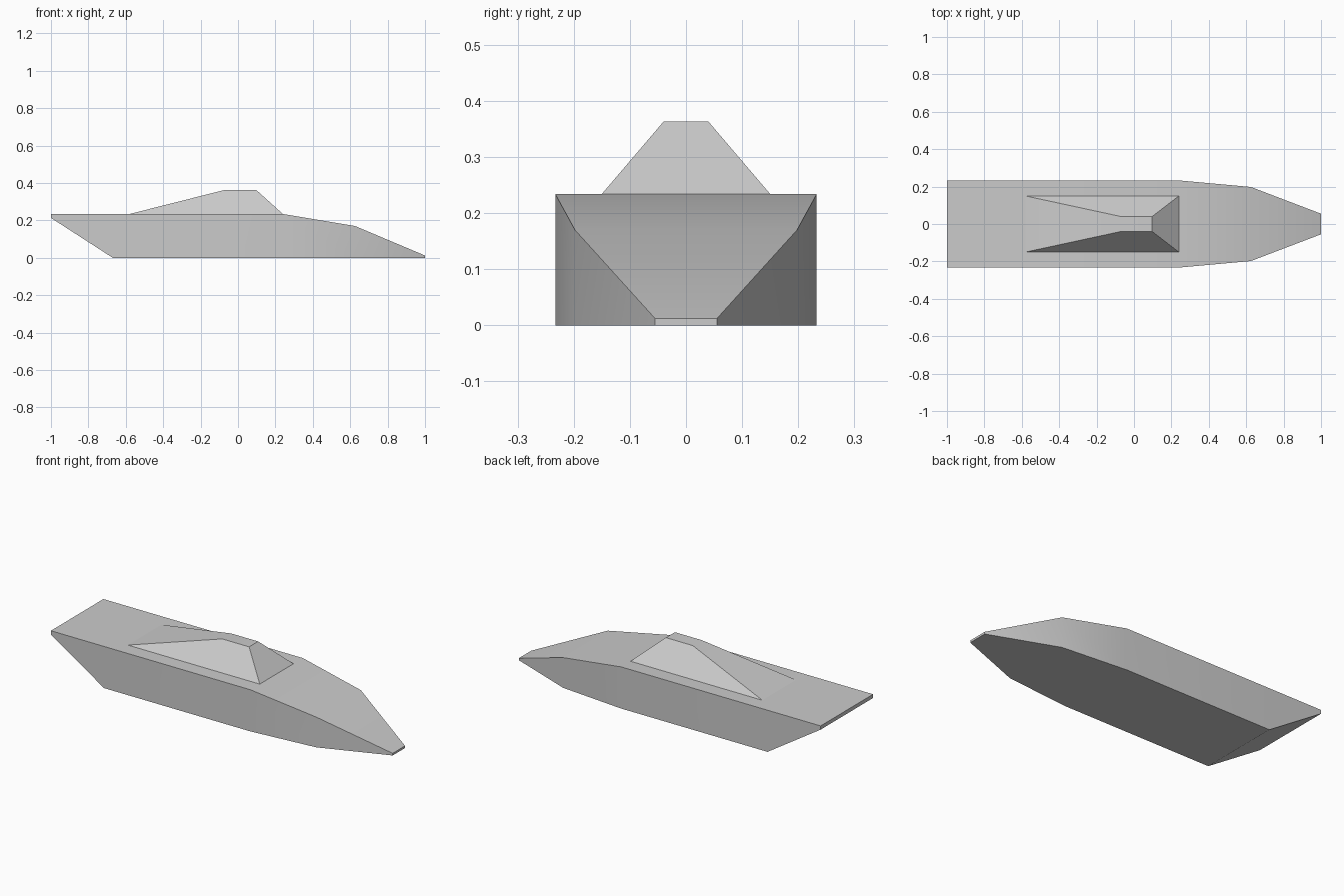
import bpy, bmesh, math

cube = bpy.data.objects.get("Cube")
if cube:
    bpy.data.objects.remove(cube, do_unlink=True)

grey = bpy.data.materials.new("plain_grey")
grey.use_nodes = True
colour = (0.6, 0.6, 0.6, 1)
grey.diffuse_color = colour
grey.node_tree.nodes["Principled BSDF"].inputs["Base Color"].default_value = colour


def make_part(name, build):
    """Turn a bmesh builder into a smooth-by-angle object."""
    bm = bmesh.new()
    build(bm)
    bmesh.ops.recalc_face_normals(bm, faces=bm.faces)
    mesh = bpy.data.meshes.new(name)
    bm.to_mesh(mesh)
    bm.free()
    mesh.materials.append(grey)
    obj = bpy.data.objects.new(name, mesh)
    bpy.context.collection.objects.link(obj)
    bpy.ops.object.select_all(action='DESELECT')
    obj.select_set(True)
    bpy.context.view_layer.objects.active = obj
    bpy.ops.object.shade_smooth_by_angle(angle=math.radians(30))


def hull(bm):
    # stations from stern to bow: x, half width, keel z, deck z
    stations = [(-1, 0.233, 0.213, 0.234), (-0.67, 0.233, 0, 0.234),
                (0.24, 0.233, 0, 0.234), (0.625, 0.198, 0, 0.17),
                (1, 0.055, 0, 0.012)]
    rings = [[bm.verts.new(p) for p in
              ((x, -w, lo), (x, w, lo), (x, w, hi), (x, -w, hi))]
             for x, w, lo, hi in stations]
    for a, b in zip(rings, rings[1:]):
        for i in range(4):
            j = (i + 1) % 4
            bm.faces.new((a[i], a[j], b[j], b[i]))
    bm.faces.new(rings[0])
    bm.faces.new(rings[-1])


def cabin(bm):
    # tapered frustum, open where it meets the deck
    def rectangle(x0, x1, w, z):
        return [bm.verts.new(p) for p in
                ((x0, -w, z), (x1, -w, z), (x1, w, z), (x0, w, z))]
    base = rectangle(-0.58, 0.24, 0.15, 0.234)
    roof = rectangle(-0.07, 0.097, 0.04, 0.363)
    for i in range(4):
        j = (i + 1) % 4
        bm.faces.new((base[i], base[j], roof[j], roof[i]))
    bm.faces.new(roof)


make_part("hull", hull)
make_part("cabin", cabin)
